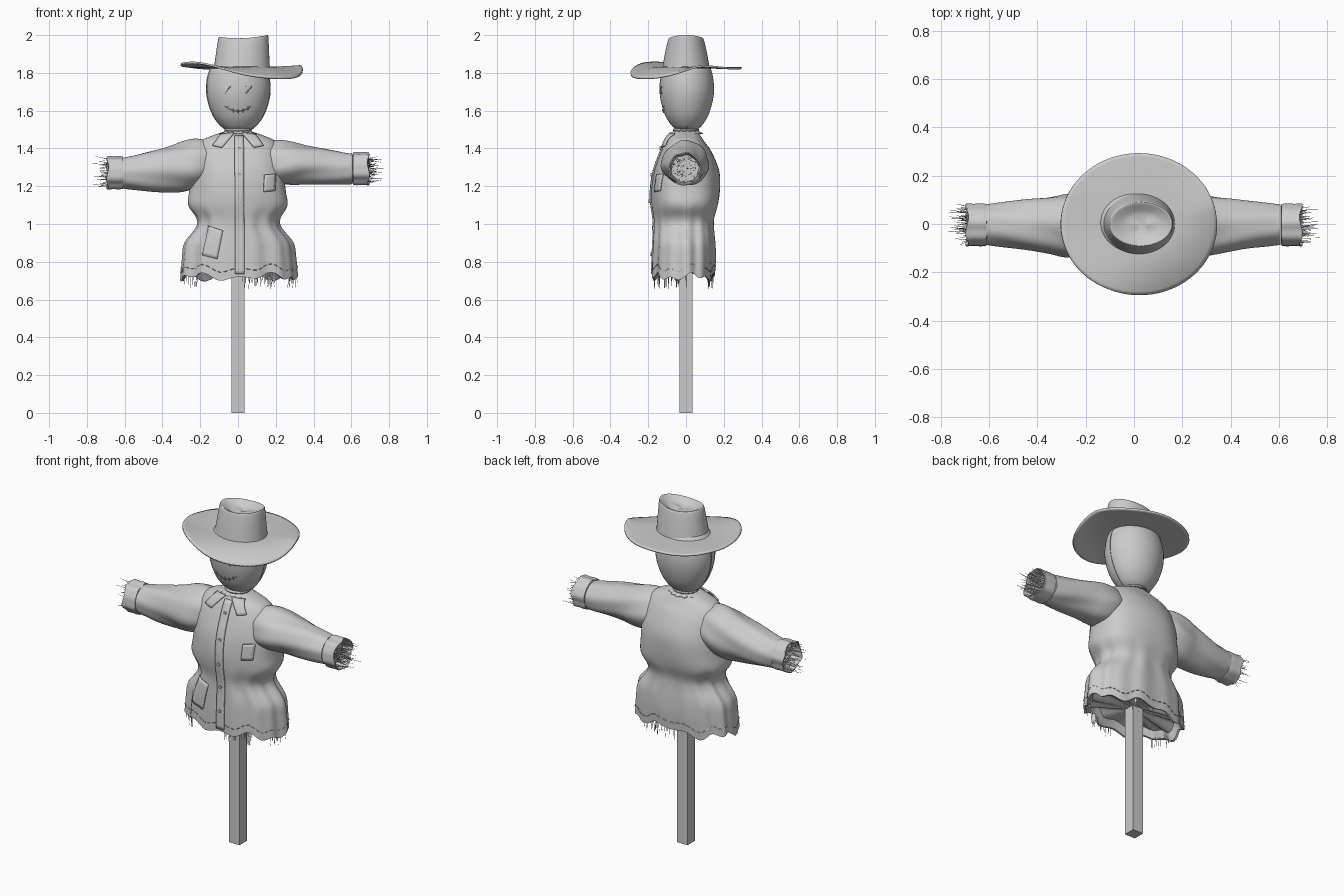
import bpy, bmesh, random
from math import sin, cos, pi, tau
from mathutils import Vector as V
from mathutils.bvhtree import BVHTree

if "Cube" in bpy.data.objects:
    bpy.data.objects.remove(bpy.data.objects["Cube"])

random.seed(4)


def make(name, verts, faces, angle=0.7, thick=0):
    me = bpy.data.meshes.new(name)
    me.from_pydata([tuple(v) for v in verts], [], faces)
    bm = bmesh.new()
    bm.from_mesh(me)
    bmesh.ops.recalc_face_normals(bm, faces=bm.faces)
    bm.to_mesh(me)
    bm.free()
    ob = bpy.data.objects.new(name, me)
    bpy.context.collection.objects.link(ob)
    if thick:
        m = ob.modifiers.new("thickness", 'SOLIDIFY')
        m.thickness, m.offset = thick, 0
    if angle:
        bpy.ops.object.select_all(action='DESELECT')
        ob.select_set(True)
        bpy.context.view_layer.objects.active = ob
        bpy.ops.object.shade_smooth_by_angle(angle=angle)
    return ob


def smooth(rows, n=5):
    """Catmull-Rom interpolation of profile rows."""
    out = []
    for i in range(len(rows) - 1):
        a, b, c, d = (rows[max(0, min(len(rows) - 1, i + k))] for k in (-1, 0, 1, 2))
        for j in range(n):
            t = j / n
            out.append([0.5 * (2 * q + (r - p) * t + (2 * p - 5 * q + 4 * r - s) * t * t
                               + (3 * q - p - 3 * r + s) * t ** 3) for p, q, r, s in zip(a, b, c, d)])
    return out + [list(rows[-1])]


def loft(name, rows, ring, n=64, caps=(True, True), **kw):
    verts = [ring(r, tau * i / n) for r in rows for i in range(n)]
    faces = [(k * n + i, k * n + (i + 1) % n, (k + 1) * n + (i + 1) % n, (k + 1) * n + i)
             for k in range(len(rows) - 1) for i in range(n)]
    if caps[0]:
        faces.append(tuple(range(n)))
    if caps[1]:
        faces.append(tuple(range(len(verts) - n, len(verts))))
    make(name, verts, faces, **kw)
    return BVHTree.FromPolygons([V(v) for v in verts], faces)


def tubes(name, lines, r, tip=1.0):
    """Thin three-sided tubes along point lists."""
    verts, faces = [], []
    for pts in lines:
        b = len(verts)
        for k, p in enumerate(pts):
            d = (V(pts[min(k + 1, len(pts) - 1)]) - V(pts[max(k - 1, 0)])).normalized()
            u = d.orthogonal().normalized()
            w = d.cross(u)
            s = r * (1 + (tip - 1) * k / (len(pts) - 1))
            verts += [V(p) + (u * cos(tau * i / 3) + w * sin(tau * i / 3)) * s for i in range(3)]
            if k:
                o = b + 3 * k
                faces += [(o - 3 + i, o - 3 + (i + 1) % 3, o + (i + 1) % 3, o + i) for i in range(3)]
        e = len(verts)
        faces += [(b, b + 2, b + 1), (e - 3, e - 2, e - 1)]
    make(name, verts, faces, angle=0)


def front(tree, x, z, off=0.004):
    hit = tree.ray_cast(V((x, -1, z)), V((0, 1, 0)))[0]
    return V((x, (hit.y if hit else -0.06) - off, z))


def patch(name, tree, corners, nu=4, nv=6, off=0.004):
    """Cloth piece laid on the front of a surface."""
    a, b, c, d = (V(p) for p in corners)
    pts = [a.lerp(b, i / nu).lerp(d.lerp(c, i / nu), j / nv) for j in range(nv + 1) for i in range(nu + 1)]
    faces = [(j * (nu + 1) + i, j * (nu + 1) + i + 1, (j + 1) * (nu + 1) + i + 1, (j + 1) * (nu + 1) + i)
             for j in range(nv) for i in range(nu)]
    make(name, [front(tree, p.x, p.y, off) for p in pts], faces, thick=0.008)


# Post
h = 0.034
make("post", [(x, y, z) for z in (0, 1.3) for x, y in ((-h, -h), (h, -h), (h, h), (-h, h))],
     [(3, 2, 1, 0), (4, 5, 6, 7)] + [(i, (i + 1) % 4, (i + 1) % 4 + 4, i + 4) for i in range(4)], angle=0)

# Jacket body: z, half width, front depth, back depth
body = [(1.49, .07, .065, .06), (1.47, .13, .085, .075), (1.44, .195, .105, .095), (1.38, .23, .135, .135),
        (1.28, .245, .17, .175), (1.18, .255, .183, .18), (1.1, .262, .18, .17), (1.03, .22, .17, .148),
        (.98, .225, .168, .145), (.9, .285, .172, .152), (.82, .298, .176, .155), (.72, .307, .178, .15)]
body = smooth(body, 5)
body += [[.722, .295, .168, .14], [.76, .27, .145, .12], [.77, .035, .035, .035]]


def body_ring(r, a):
    z, hx, yf, yb = r
    c, s = cos(a), sin(a)
    low = max(0, min(1, (1.12 - z) / .15))
    f = 1 + low * (.02 * cos(9 * a) + .018 * sin(14 * a + 1)) * min(1, hx / .2)
    f += .012 * sin(5 * a + 9 * z) * (1 - low) * (z < 1.42)
    hem = max(0, min(1, (.88 - z) / .12)) * (hx > .2)
    px = (abs(c) ** .88) * (1 if c > 0 else -1)
    py = (abs(s) ** .88) * (yb if s > 0 else -yf)
    return (hx * px * f, py * f, z + hem * (.013 * sin(5 * a + .5) + .012 * sin(11 * a)))


coat = loft("jacket_body", body, body_ring, n=96)

# Sleeves: distance out, centre height, height radius, depth radius
left = [(.1, 1.335, .085, .085), (.2, 1.32, .125, .125), (.28, 1.305, .134, .13), (.36, 1.292, .122, .115),
        (.46, 1.28, .107, .103), (.55, 1.272, .091, .092), (.615, 1.27, .081, .083)]
right = [(.1, 1.335, .085, .085), (.2, 1.325, .115, .12), (.28, 1.32, .114, .126), (.36, 1.315, .103, .115),
         (.46, 1.305, .095, .1), (.55, 1.295, .086, .09), (.605, 1.292, .08, .083)]
for side, name, prof in ((-1, "left", left), (1, "right", right)):
    def sleeve_ring(r, a, side=side):
        x, zc, rz, ry = r
        f = 1 + .035 * sin(3 * a + 16 * x) * sin(pi * min(1, x / .62)) + .02 * sin(7 * a + 11 * x) * (x < .6)
        return (side * x, -.003 + ry * f * cos(a), zc + rz * f * sin(a))
    loft(name + "_sleeve", smooth(prof), sleeve_ring)
    zc = prof[-1][1]

    def cuff_ring(r, a, side=side, zc=zc):
        x, q = r
        f = 1 + .025 * sin(6 * a) + .02 * sin(9 * a + 1)
        return (side * (x + .006 * sin(4 * a) * (x > .65)), -.005 + q * f * cos(a), zc + q * f * sin(a))
    loft(name + "_cuff", [(.607, .07), (.61, .085), (.63, .088), (.66, .086), (.69, .088), (.692, .082),
                          (.66, .076), (.635, .072)], cuff_ring, caps=(False, True))
    lines = []
    for i in range(95):
        a, q = random.uniform(0, tau), .076 * random.random() ** .5
        y, z = q * cos(a), q * sin(a)
        L = random.uniform(.675, .735) if i % 6 else random.uniform(.73, .77)
        g = random.uniform(.9, 1.2)
        lines.append([(side * .63, y, zc + z), (side * .68, y * 1.03, zc + z * 1.03),
                      (side * L, y * g + random.uniform(-.012, .012), zc + z * g + random.uniform(-.012, .012))])
    tubes(name + "_sleeve_straw", lines, .0022, .4)

# Straw under the jacket hem
lines = []
for k in range(16):
    a0 = random.uniform(pi, tau) if k < 11 else random.uniform(0, pi)
    for i in range(6):
        a = a0 + random.uniform(-.12, .12)
        x, y, _ = body_ring((.72, .293, .167, .14), a)
        lines.append([(x, y, .77), (x + random.uniform(-.012, .012), y, random.uniform(.655, .71))])
tubes("hem_straw", lines, .002, .5)

# Front placket, buttons, pockets and collar
patch("placket", coat, [(-.018, 1.465), (.03, 1.465), (.035, .735), (-.015, .735)], 3, 36)
for k in range(5):
    p = front(coat, .008, 1.4 - .14 * k, .01)
    make("button", [p + V((.009 * cos(tau * i / 12), y, .009 * sin(tau * i / 12))) for y in (-.005, .006)
                    for i in range(12)], [tuple(range(12)), tuple(range(12, 24))] +
         [(i, (i + 1) % 12, (i + 1) % 12 + 12, i + 12) for i in range(12)])
patch("chest_pocket", coat, [(.14, 1.26), (.2, 1.265), (.195, 1.175), (.135, 1.17)])
patch("hip_patch", coat, [(-.155, .99), (-.08, .965), (-.11, .815), (-.19, .835)], 5, 8)
for s in (-1, 1):
    patch("collar_flap", coat, [(s * .02, 1.482), (s * .09, 1.478), (s * .135, 1.415), (s * .085, 1.405)],
          5, 5, .012)

# Hem stitching
stitches = []
for k in range(60):
    stitches.append([V(body_ring((.765, .304, .177, .153), tau * (k + t) / 60)) * 1 for t in (0, .3, .6)])
tubes("hem_stitches", [[V((p.x * 1.008, p.y * 1.008, p.z)) for p in l] for l in stitches], .002)

# Sack head: z, radius
egg = [(1.475, .062), (1.495, .06), (1.52, .092), (1.57, .13), (1.64, .157), (1.71, .168), (1.78, .161),
       (1.83, .143), (1.87, .095), (1.885, .02)]
head = loft("head", smooth(egg, 5), lambda r, a: (.002 + r[1] * cos(a), .004 + .86 * r[1] * sin(a), r[0]), n=48)

# Neck tie and gathered sack edge
loft("neck_tie", [tau * i / 12 for i in range(13)],
     lambda t, a: ((.063 + .009 * cos(t)) * cos(a), (.06 + .009 * cos(t)) * sin(a), 1.497 + .009 * sin(t)),
     n=40, caps=(False, False))
loft("neck_ruffle", [(1.495, .062), (1.485, .075), (1.478, .088)],
     lambda r, a: (r[1] * cos(a) * (1 + .08 * sin(13 * a)), r[1] * .95 * sin(a) * (1 + .08 * sin(13 * a)), r[0]),
     n=96, caps=(False, False), thick=.003)

# Stitched face and side seams
face = []
for ex in (-.055, .057):
    for s in (-1, 1):
        face.append([front(head, ex + .016 * t, 1.71 + s * .019 * t, .002) for t in (-1, 0, 1)])
mouth = [front(head, .07 * t / 8, 1.597 + .026 * (t / 8) ** 2, .002) for t in range(-8, 9)]
face.append(mouth)
for t in range(-6, 7, 3):
    face.append([front(head, .07 * t / 8, 1.597 + .026 * (t / 8) ** 2 + d, .003) for d in (-.009, .009)])
tubes("face_stitches", face, .0035)
tubes("head_seams", [[(.002 + s * (r[1] + .001), .004, r[0]) for r in smooth(egg[1:8], 5)] for s in (-1, 1)], .003)

# Hat crown with dented top: z, x radius, y radius, x centre
crown = [(1.825, .15, .125, .02), (1.84, .147, .123, .021), (1.9, .141, .112, .024), (1.96, .135, .1, .027),
         (1.986, .131, .093, .029), (1.989, .124, .086, .03), (1.978, .105, .07, .032), (1.962, .07, .046, .033),
         (1.955, .02, .014, .034)]
loft("hat_crown", smooth(crown, 4), lambda r, a: (r[3] + r[1] * cos(a), r[2] * sin(a),
     r[0] + max(0, (r[0] - 1.9) / .09) * (.006 * cos(2 * a) + .005 * cos(a))), caps=(False, True))


# Warped hat brim
def brim_ring(t, a):
    q = .38 + .62 * t
    w = t * t
    dx, dy = cos(a), sin(a)
    f = max(0, .25 - dy) / 1.25
    z = 1.828 + w * (-.058 * dx * f * 1.3 - .024 * f + .006 * cos(2 * a) + .003 * sin(5 * a))
    return (.02 + .323 * q * dx, .293 * q * dy, z)


loft("hat_brim", [i / 12 for i in range(13)], brim_ring, n=80, caps=(False, False), thick=.01)
